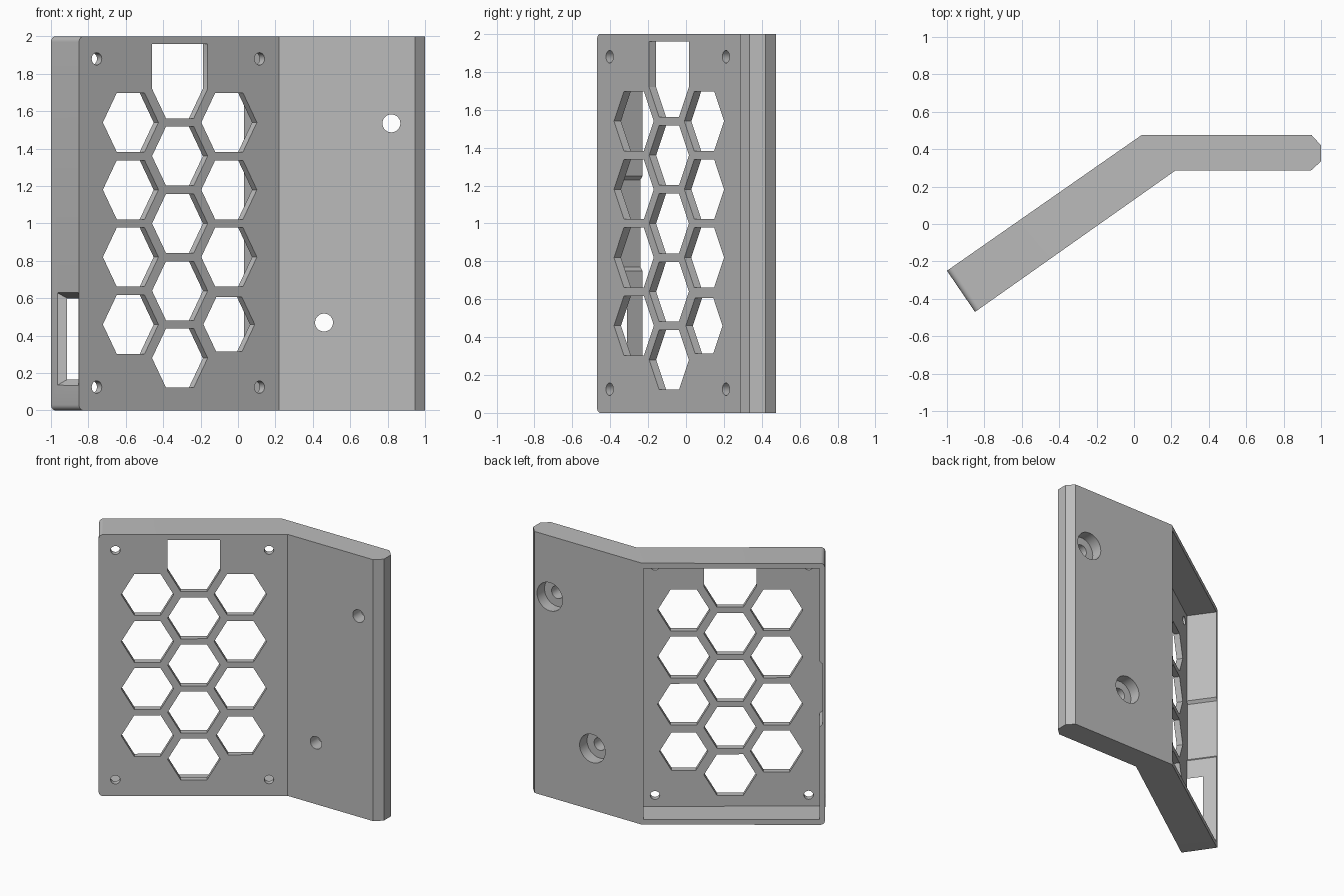
import bpy, bmesh, math
from mathutils import Vector, Matrix

if "Cube" in bpy.data.objects:
    bpy.data.objects.remove(bpy.data.objects["Cube"])

HEIGHT = 2.0
SKIN = 0.045     # front wall of the tray
WALL = 0.04      # thin rim of the tray

# Local frame of the angled tray: x along it, y into its thickness, z up
corner, bend = Vector((-0.85, -0.47, 0)), Vector((0.22, 0.285, 0))
tray = Matrix.Translation(corner) @ Matrix.Rotation(
    math.atan2(bend.y - corner.y, bend.x - corner.x), 4, "Z")
flat = Matrix.Identity(4)


def loft(bm, frame, start, end):
    """Closed solid between two matching loops."""
    a = [bm.verts.new(frame @ Vector(p)) for p in start]
    b = [bm.verts.new(frame @ Vector(p)) for p in end]
    bm.faces.new(a)
    bm.faces.new(b[::-1])
    for i in range(len(a)):
        j = (i + 1) % len(a)
        bm.faces.new((a[j], a[i], b[i], b[j]))


def punch(bm, frame, outline, y0, y1):
    """Prism with an x-z outline, running through the thickness."""
    loft(bm, frame, [(x, y0, z) for x, z in outline], [(x, y1, z) for x, z in outline])


def ngon(x, z, r, sides):
    return [(x + r * math.cos(math.tau * i / sides), z + r * math.sin(math.tau * i / sides))
            for i in range(sides)]


def box(x0, x1, z0, z1):
    return [(x0, z0), (x1, z0), (x1, z1), (x0, z1)]


def make_object(name, bm):
    bmesh.ops.recalc_face_normals(bm, faces=bm.faces)
    mesh = bpy.data.meshes.new(name)
    bm.to_mesh(mesh)
    bm.free()
    obj = bpy.data.objects.new(name, mesh)
    bpy.context.collection.objects.link(obj)
    return obj


def cut(obj, bm):
    """Subtract the solids in bm from obj, then discard the cutter."""
    cutter = make_object("cutter", bm)
    cutter.hide_render = True
    mod = obj.modifiers.new("cut", "BOOLEAN")
    mod.operation, mod.solver, mod.object = "DIFFERENCE", "EXACT", cutter
    bpy.ops.object.select_all(action="DESELECT")
    obj.select_set(True)
    bpy.context.view_layer.objects.active = obj
    bpy.ops.object.modifier_apply(modifier=mod.name)
    bpy.data.objects.remove(cutter)


# Bent body, extruded from its plan outline
plan = [(corner.x, corner.y), (bend.x, bend.y), (0.945, 0.285), (1, 0.335), (1, 0.42),
        (0.95, 0.475), (0.04, 0.475), (-1, -0.25)]
bm = bmesh.new()
loft(bm, flat, [(x, y, 0) for x, y in plan], [(x, y, HEIGHT) for x, y in plan])
ends = [e for e in bm.edges
        if all(v.co.x < -0.8 for v in e.verts) and e.verts[0].co.z == e.verts[1].co.z]
bmesh.ops.bevel(bm, geom=ends, offset=0.03, segments=5, profile=0.5, affect="EDGES")
body = make_object("bent_mounting_plate", bm)

# Tray pocket open to the back, and counterbores on the flat wing
wing_holes = [(0.82, 1.535), (0.46, 0.47)]
bm = bmesh.new()
punch(bm, tray, box(WALL, 1.263, WALL, HEIGHT - WALL), SKIN, 0.5)
for x, z in wing_holes:
    punch(bm, flat, ngon(x, z, 0.108, 40), 0.385, 0.6)
cut(body, bm)

bm = bmesh.new()
# Honeycomb vents
R, PITCH, MID = 0.182, 0.36, 0.66
for i in range(4):
    z = 0.46 + PITCH * i
    punch(bm, tray, ngon(MID - 0.322, z, R, 6), -0.1, 0.1)
    punch(bm, tray, ngon(MID + 0.322, z, R if i else 0.168, 6), -0.1, 0.1)
    punch(bm, tray, ngon(MID, z - PITCH / 2, R, 6), -0.1, 0.1)
# Top slot: lower half of a hexagon carried up to the rim
slot = ngon(MID, 1.72, R, 6)
slot[1:3] = [(MID + R, 1.959), (MID - R, 1.959)]
slot = [slot[0], slot[1], slot[2], slot[3], slot[4], slot[5]]
punch(bm, tray, slot, -0.1, 0.1)
# Screw holes in the tray corners and through the wing
for x in (0.116, 1.181):
    for z in (0.125, 1.88):
        punch(bm, tray, ngon(x, z, 0.033, 24), -0.1, 0.1)
for x, z in wing_holes:
    punch(bm, flat, ngon(x, z, 0.048, 32), 0.2, 0.45)
# Flared cable port through the end wall
loft(bm, tray,
     [(-0.01, y, z) for y, z in box(-0.007, 0.22, 0.125, 0.64)],
     [(0.05, y, z) for y, z in box(0.053, 0.156, 0.173, 0.592)])
# Shallow finger recess inside the end wall
punch(bm, tray, [(0.02, 0.77), (0.06, 0.73), (0.06, 1.27), (0.02, 1.23)], SKIN, 0.5)
cut(body, bm)

# Plain grey plastic
grey = bpy.data.materials.new("grey_plastic")
grey.use_nodes = True
colour = (0.5, 0.5, 0.5, 1)
grey.diffuse_color = colour
grey.node_tree.nodes["Principled BSDF"].inputs["Base Color"].default_value = colour
body.data.materials.clear()
body.data.materials.append(grey)
for poly in body.data.polygons:
    poly.material_index = 0
bpy.ops.object.shade_smooth_by_angle(angle=math.radians(30))
